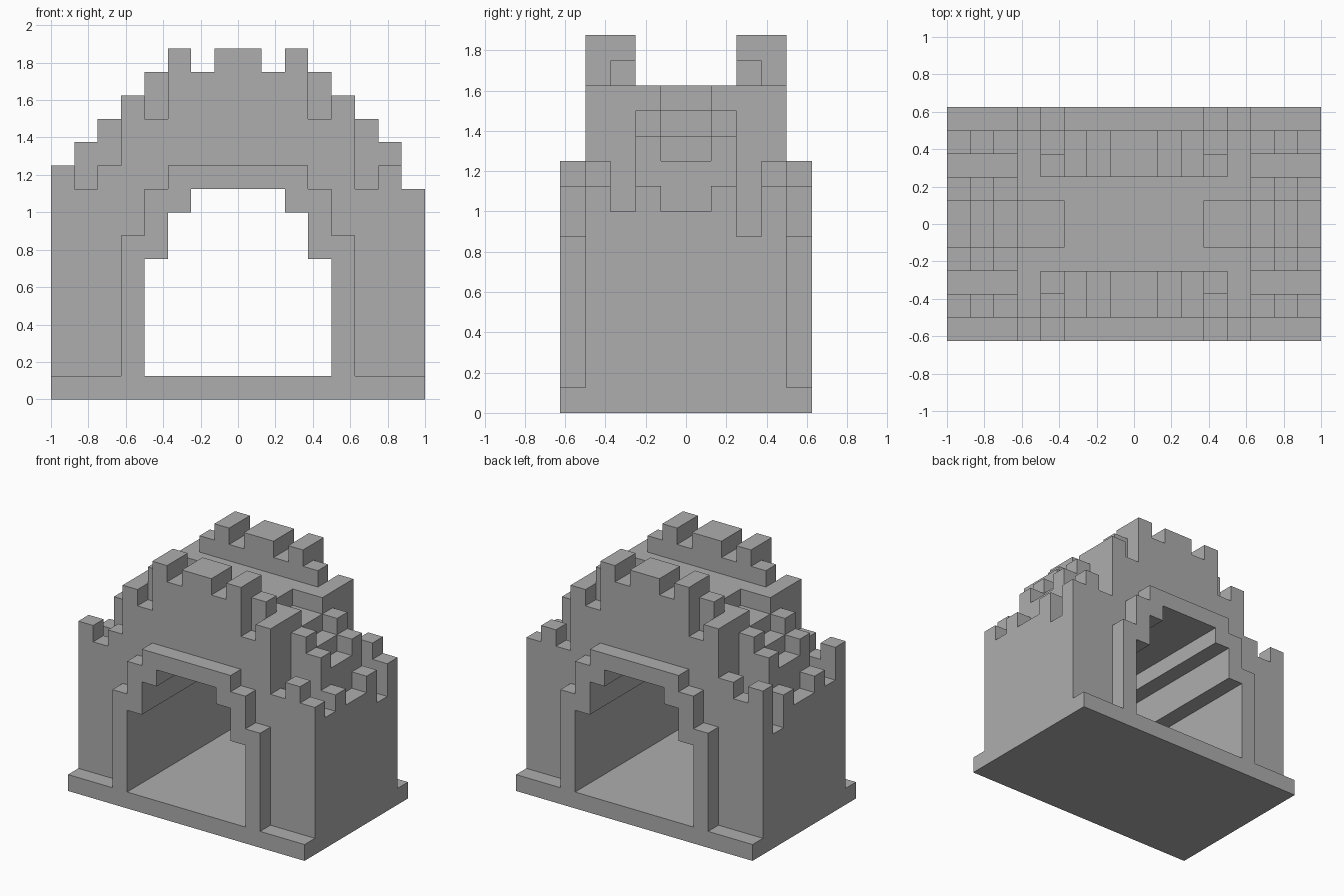
import bpy
import bmesh

cube = bpy.data.objects.get("Cube")
if cube:
    bpy.data.objects.remove(cube, do_unlink=True)

U = 0.125  # one block

stone = bpy.data.materials.new("grey_stone")
stone.use_nodes = True
GREY = (0.42, 0.42, 0.42, 1)
stone.diffuse_color = GREY
stone.node_tree.nodes["Principled BSDF"].inputs["Base Color"].default_value = GREY


def skyline(heights, foot=1):
    """Stepped outline over a row of block columns centred on x = 0."""
    x = -len(heights) // 2
    points, last = [], foot
    for h in list(heights) + [foot]:
        if h != last:
            points += [(x, last), (x, h)]
        x, last = x + 1, h
    return points


def mirrored(half):
    return half[::-1] + half


def slab(name, outline, y0, y1):
    """Extrude an x-z outline from y0 to y1."""
    bm = bmesh.new()
    face = bm.faces.new([bm.verts.new((x * U, y0 * U, z * U)) for x, z in outline])
    moved = bmesh.ops.extrude_face_region(bm, geom=[face])["geom"]
    verts = [g for g in moved if isinstance(g, bmesh.types.BMVert)]
    bmesh.ops.translate(bm, verts=verts, vec=(0, (y1 - y0) * U, 0))
    bmesh.ops.recalc_face_normals(bm, faces=bm.faces)
    mesh = bpy.data.meshes.new(name)
    bm.to_mesh(mesh)
    bm.free()
    mesh.materials.append(stone)
    bpy.context.collection.objects.link(bpy.data.objects.new(name, mesh))


# Stepped tunnel opening shared by every slab
OPENING = skyline(mirrored([9, 9, 8, 6]))[::-1]


def arch(name, heights, y0, y1):
    slab(name, skyline(heights) + OPENING, y0, y1)


# Floor plinth
slab("base", [(-8, 0), (-8, 1), (8, 1), (8, 0)], -5, 5)

# Gate ends: trim, battlements and the drain slot behind the corners
battlement = [15, 14, 15, 12, 13]
backing = [15, 14, 15, 14, 13]
for side, end, slot in ((-1, "front", 8), (1, "back", 7)):
    def span(a, b):
        return sorted((a * side, b * side))

    arch(end + "_arch_trim", mirrored([10, 10, 10, 9, 7]), *span(4, 5))
    outer = [10, 9, 10] + mirrored(battlement) + [9, 10, 9]
    arch(end + "_battlement", outer, *span(3, 4))
    arch(end + "_inner_wall", mirrored(backing + [slot] * 3), *span(2, 3))
    arch(end + "_roof_steps", mirrored([13] * 5 + [12, 11, 9]), *span(1, 2))

# Sunken channel along the middle of the stepped roof
arch("roof_channel", mirrored([13, 13, 13, 12, 12, 11, 10, 8]), -1, 1)
